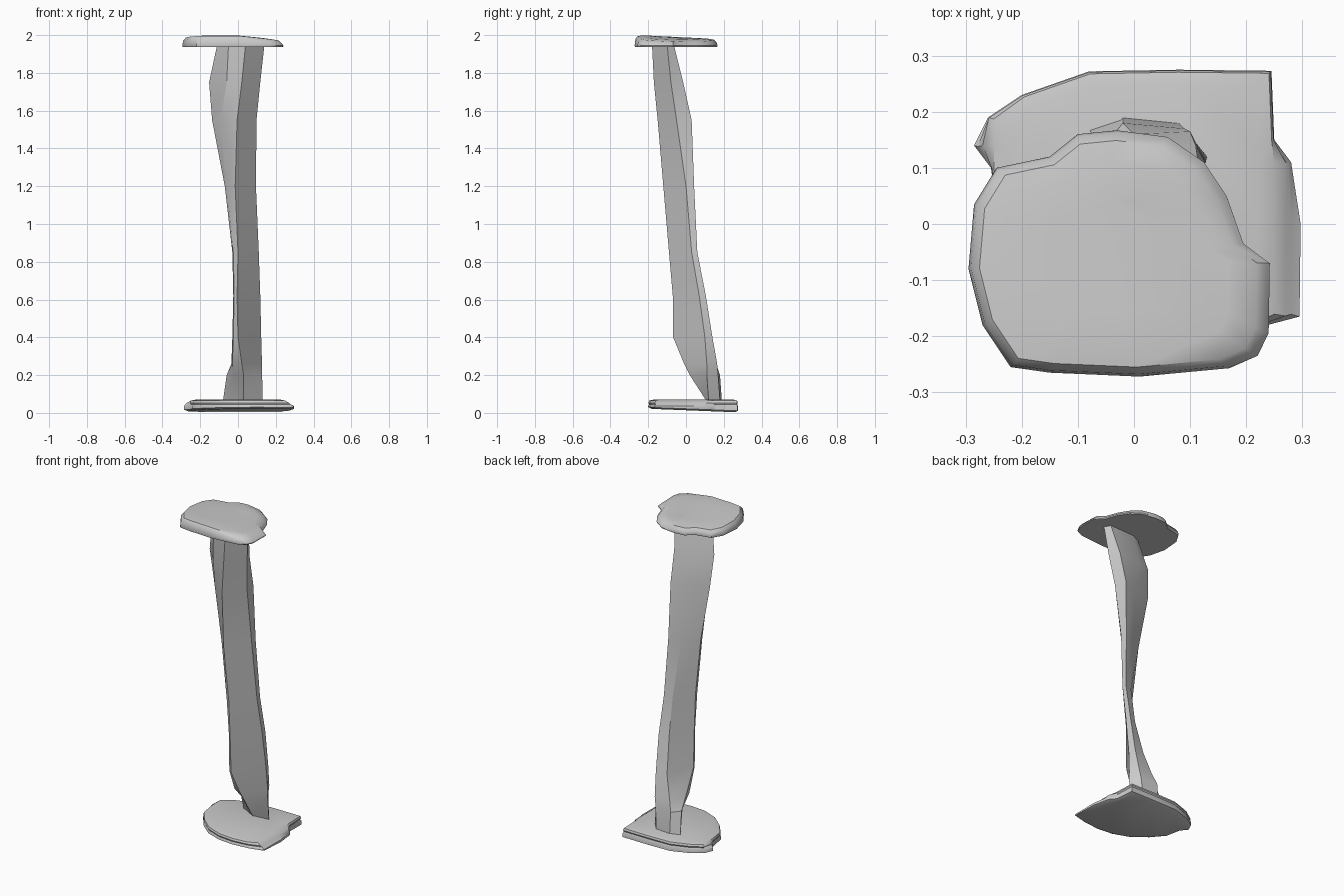
import bpy, bmesh


def loft(name, rings, angle):
    """Skin a list of equal-length rings of 3D points and cap both ends."""
    bm = bmesh.new()
    loops = [[bm.verts.new(p) for p in ring] for ring in rings]
    n = len(loops[0])
    for a, b in zip(loops, loops[1:]):
        for i in range(n):
            j = (i + 1) % n
            bm.faces.new((a[i], a[j], b[j], b[i]))
    bm.faces.new(list(reversed(loops[0])))
    bm.faces.new(loops[-1])
    bmesh.ops.recalc_face_normals(bm, faces=bm.faces)
    bmesh.ops.triangulate(bm, faces=[f for f in bm.faces if len(f.verts) > 4])
    mesh = bpy.data.meshes.new(name)
    bm.to_mesh(mesh)
    bm.free()
    ob = bpy.data.objects.new(name, mesh)
    bpy.context.collection.objects.link(ob)
    bpy.ops.object.select_all(action='DESELECT')
    ob.select_set(True)
    bpy.context.view_layer.objects.active = ob
    bpy.ops.object.shade_smooth_by_angle(angle=angle)
    return ob


def ring(outline, centre, scale, height, xlim=1.0):
    """Shrink an outline about a centre and lift it with a height function."""
    cx, cy = centre
    pts = []
    for x, y in outline:
        x, y = cx + (x - cx) * scale, cy + (y - cy) * scale
        x = max(-xlim, min(xlim, x))
        pts.append((x, y, height(x, y)))
    return pts


# Top slab: rounded irregular plate sloping down to the right and back
top_outline = [
    (-0.27, -0.18), (-0.22, -0.255), (-0.15, -0.265), (0.01, -0.272),
    (0.17, -0.257), (0.22, -0.235), (0.24, -0.195), (0.242, -0.07),
    (0.195, -0.035), (0.165, 0.05), (0.125, 0.11), (0.06, 0.155),
    (-0.03, 0.167), (-0.10, 0.16), (-0.15, 0.12), (-0.245, 0.10),
    (-0.285, 0.035), (-0.295, -0.08)]


def top_z(x, y):
    return min(2.0, 2.0 - 0.10 * max(0, x) - 0.05 * (y + 0.25))


tc = (-0.05, -0.06)
loft("top_slab", [
    ring(top_outline, tc, 0.99, lambda x, y: 1.938),
    ring(top_outline, tc, 1.00, lambda x, y: 1.944),
    ring(top_outline, tc, 0.98, lambda x, y: top_z(x, y) - 0.02, 0.225 + 0.075),
    ring(top_outline, tc, 0.92, lambda x, y: top_z(x, y) - 0.004),
    ring(top_outline, tc, 0.75, top_z),
    ring(top_outline, tc, 0.45, top_z)], 0.7)

# Base slab: curved front edge, square back right corner, split rim
base_outline = [
    (0.295, -0.165), (0.20, -0.19), (0.10, -0.20), (0.0, -0.19),
    (-0.10, -0.15), (-0.18, -0.08), (-0.24, 0.0), (-0.255, 0.10),
    (-0.285, 0.14), (-0.26, 0.19), (-0.20, 0.23), (-0.08, 0.272),
    (0.08, 0.275), (0.245, 0.273), (0.25, 0.15), (0.28, 0.11), (0.297, 0.0)]


def base_z(x, y):
    return max(0.0, 0.014 - 0.04 * y)


bc = (0.02, 0.05)
loft("base_slab", [
    ring(base_outline, bc, 0.93, base_z),
    ring(base_outline, bc, 1.0, lambda x, y: base_z(x, y) + 0.008),
    ring(base_outline, bc, 1.0, lambda x, y: 0.036),
    ring(base_outline, bc, 0.98, lambda x, y: 0.045, 0.28),
    ring(base_outline, bc, 0.995, lambda x, y: 0.053, 0.27),
    ring(base_outline, bc, 0.98, lambda x, y: 0.065, 0.25),
    ring(base_outline, bc, 0.88, lambda x, y: 0.071, 0.22)], 0.6)

# Leaning, twisting six-sided column: height and cross-section
sections = [
    (0.06, [(-0.08, 0.17), (-0.02, 0.14), (0.03, 0.11), (0.13, 0.12), (0.08, 0.18), (-0.02, 0.19)]),
    (0.20, [(-0.06, 0.13), (-0.02, 0.06), (0.03, 0.02), (0.128, 0.11), (0.09, 0.17), (-0.02, 0.18)]),
    (0.26, [(-0.035, 0.05), (-0.03, 0.01), (0.02, -0.01), (0.127, 0.11), (0.10, 0.165), (0.0, 0.16)]),
    (0.40, [(-0.03, -0.03), (-0.025, -0.05), (0.0, -0.068), (0.123, 0.10), (0.11, 0.14), (0.04, 0.13)]),
    (0.62, [(-0.025, -0.045), (-0.02, -0.06), (-0.005, -0.07), (0.118, 0.07), (0.115, 0.105), (0.06, 0.08)]),
    (0.85, [(-0.03, -0.05), (-0.025, -0.075), (0.0, -0.09), (0.11, 0.03), (0.11, 0.06), (0.06, 0.045)]),
    (1.20, [(-0.07, -0.045), (-0.06, -0.075), (-0.015, -0.12), (0.095, 0.0), (0.092, 0.043), (0.02, 0.02)]),
    (1.55, [(-0.137, -0.04), (-0.09, -0.10), (-0.005, -0.15), (0.098, -0.05), (0.085, 0.03), (0.0, 0.0)]),
    (1.75, [(-0.153, -0.06), (-0.06, -0.16), (0.02, -0.17), (0.118, -0.08), (0.09, -0.015), (-0.07, -0.03)]),
    (1.95, [(-0.11, -0.10), (-0.05, -0.17), (0.04, -0.18), (0.14, -0.10), (0.12, -0.065), (-0.05, -0.07)])]
loft("column", [[(x, y, z) for x, y in pts] for z, pts in sections], 0.4)
